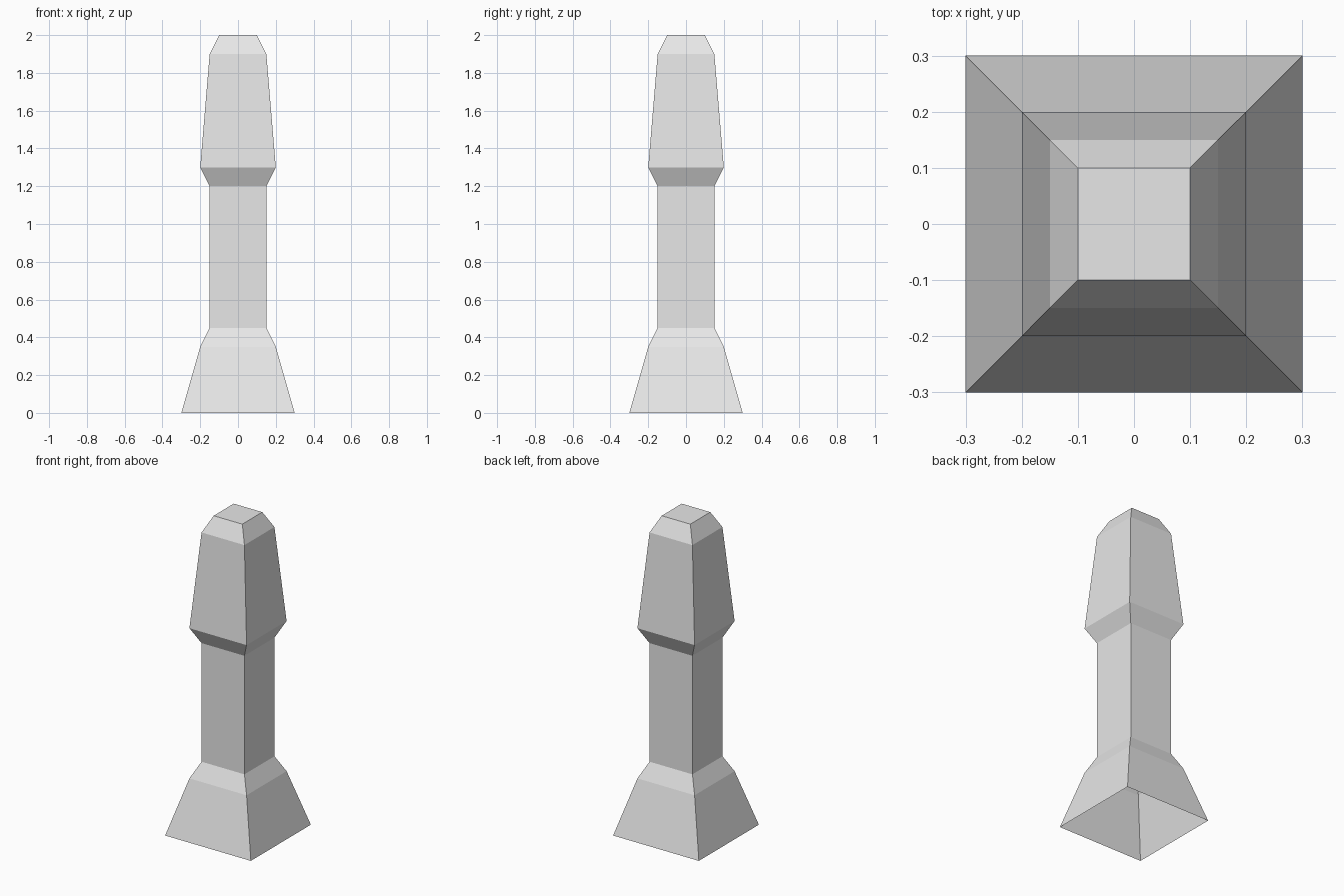
import bpy
import bmesh

cube = bpy.data.objects.get("Cube")
if cube:
    bpy.data.objects.remove(cube, do_unlink=True)

# Plain grey material
grey = bpy.data.materials.new("light_grey")
grey.use_nodes = True
color = (0.8, 0.8, 0.8, 1.0)
grey.diffuse_color = color
grey.node_tree.nodes["Principled BSDF"].inputs["Base Color"].default_value = color

# Half width and height of each square ring, from flared foot to capped head
PROFILE = [
    (0.30, 0.00), (0.20, 0.35),   # foot
    (0.15, 0.45), (0.15, 1.20),   # shaft
    (0.20, 1.30), (0.15, 1.90),   # head
    (0.10, 2.00),                 # cap
]
CORNERS = [(-1, -1), (1, -1), (1, 1), (-1, 1)]


def square_loft(name, profile, material):
    """Loft square rings into a shell, closed on top and open underneath."""
    bm = bmesh.new()
    rings = [[bm.verts.new((sx * w, sy * w, z)) for sx, sy in CORNERS]
             for w, z in profile]
    for low, high in zip(rings, rings[1:]):
        for i in range(4):
            j = (i + 1) % 4
            bm.faces.new((low[i], low[j], high[j], high[i]))
    bm.faces.new(rings[-1])
    mesh = bpy.data.meshes.new(name)
    bm.to_mesh(mesh)
    bm.free()
    mesh.materials.append(material)
    obj = bpy.data.objects.new(name, mesh)
    bpy.context.collection.objects.link(obj)
    return obj


square_loft("square_post", PROFILE, grey)
